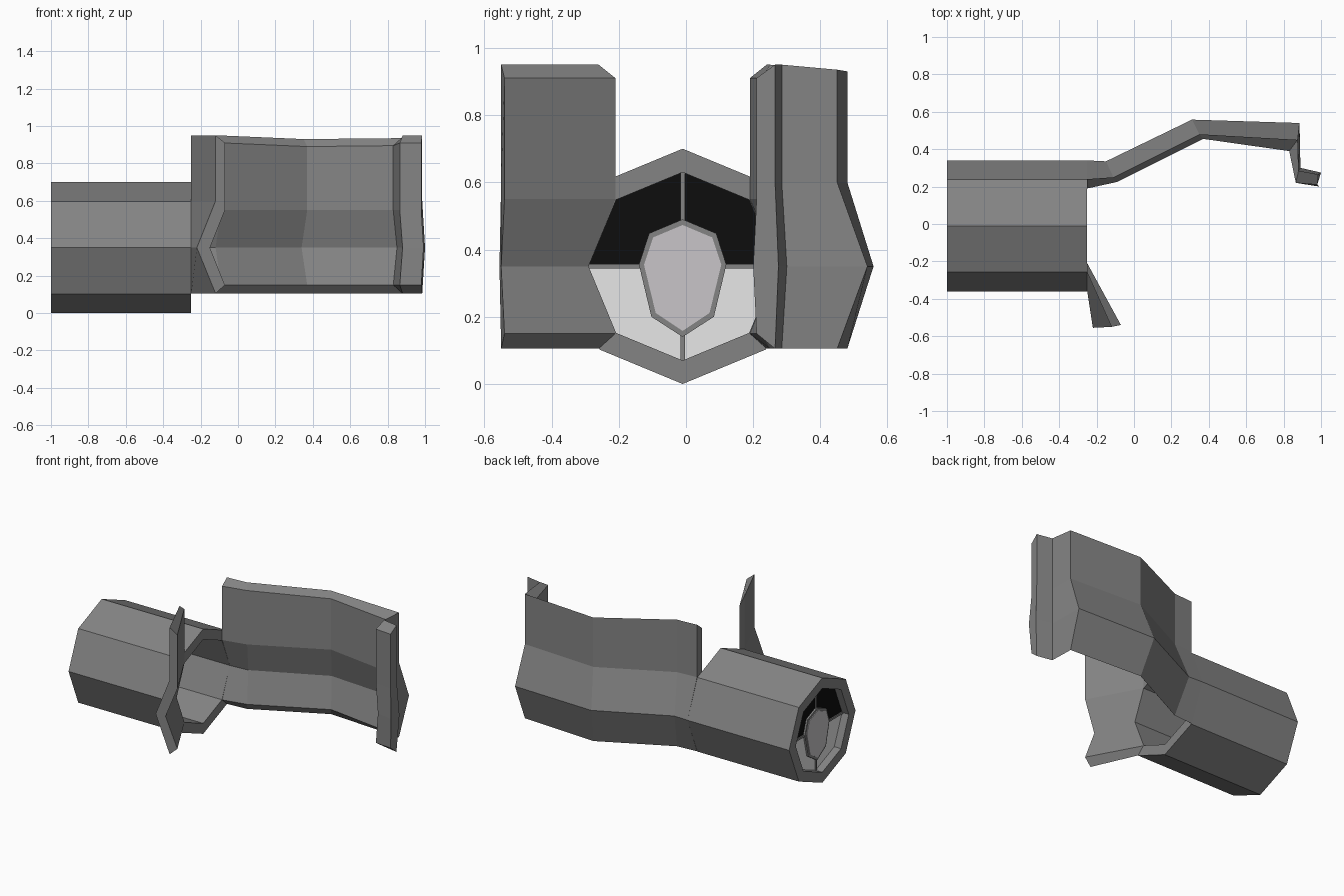
import bpy, bmesh, math

if "Cube" in bpy.data.objects:
    bpy.data.objects.remove(bpy.data.objects["Cube"])

CY, CZ = -0.01, 0.35   # tube axis


def material(name, r, g, b):
    m = bpy.data.materials.new(name)
    m.diffuse_color = (r, g, b, 1)
    m.use_nodes = True
    m.node_tree.nodes["Principled BSDF"].inputs["Base Color"].default_value = m.diffuse_color
    return m


GREY = material("hull grey", 0.23, 0.23, 0.23)
PALE = material("pale grey", 0.58, 0.56, 0.58)
WHITE = material("white", 1, 1, 1)
BLACK = material("black", 0.004, 0.004, 0.004)


def finish(name, bm, mat):
    bmesh.ops.recalc_face_normals(bm, faces=bm.faces)
    me = bpy.data.meshes.new(name)
    bm.to_mesh(me)
    bm.free()
    me.materials.append(mat)
    ob = bpy.data.objects.new(name, me)
    bpy.context.collection.objects.link(ob)
    return ob


def loft(name, rings, mat, closed=False):
    """Join matching rings of points; cap the ends unless the loft closes on itself."""
    bm = bmesh.new()
    vs = [[bm.verts.new(p) for p in ring] for ring in rings]
    n, k = len(vs[0]), len(vs)
    for i in range(k if closed else k - 1):
        a, b = vs[i], vs[(i + 1) % k]
        for j in range(n):
            bm.faces.new((a[j], a[(j + 1) % n], b[(j + 1) % n], b[j]))
    if not closed:
        bm.faces.new(vs[0])
        bm.faces.new(vs[-1])
    return finish(name, bm, mat)


def prism(name, outline, x0, x1, mat):
    return loft(name, [[(x, y, z) for y, z in outline] for x in (x0, x1)], mat)


def octagon(r):
    return [(CY + r * math.sin(i * math.pi / 4), CZ + r * math.cos(i * math.pi / 4))
            for i in range(8)]


# Eight-sided open tube
R, RI, X0, X1 = 0.35, 0.28, -1.0, -0.25
loft("tube", [[(x, y, z) for y, z in octagon(r)]
              for x, r in ((X0, R), (X1, R), (X1, RI), (X0, RI))], GREY, closed=True)


# Bulging walls swept from the tube mouth
def wall(name, stations):
    rings = []
    for o, ob, i, ib, top in stations:
        rings.append([(*o, 0.105), (*ob, 0.35), (*o, 0.6), (*o, top),
                      (*i, top - 0.04), (*i, 0.55), (*ib, 0.35), (*i, 0.15)])
    loft(name, rings, GREY)


# each station: outer line, outer bulge, inner line, inner bulge, top height
wall("long_wall", [
    ((-0.25, 0.24), (-0.25, 0.34), (-0.25, 0.19), (-0.25, 0.27), 0.95),
    ((-0.11, 0.25), (-0.15, 0.335), (-0.09, 0.225), (-0.12, 0.28), 0.95),
    ((0.35, 0.48), (0.31, 0.558), (0.37, 0.455), (0.34, 0.50), 0.93),
    ((0.875, 0.45), (0.885, 0.54), (0.83, 0.39), (0.85, 0.465), 0.935),
    ((0.88, 0.285), (0.89, 0.30), (0.865, 0.22), (0.88, 0.22), 0.95),
    ((0.985, 0.265), (1.0, 0.275), (0.98, 0.21), (0.992, 0.20), 0.95),
])
wall("front_fin", [
    ((-0.25, -0.26), (-0.25, -0.36), (-0.25, -0.21), (-0.25, -0.29), 0.95),
    ((-0.12, -0.55), (-0.22, -0.555), (-0.07, -0.54), (-0.15, -0.55), 0.95),
])

# Window wall near the far end: black upper half, white lower half
o = octagon(RI + 0.005)
prism("upper_window", [o[6], o[7], o[0], o[1], o[2]], -0.95, -0.94, BLACK)
prism("lower_window", [o[2], o[3], o[4], o[5], o[6]], -0.95, -0.94, WHITE)

# Bars between the panes
bar = 0.007
prism("side_bar", [(CY - RI, CZ - bar), (CY + RI, CZ - bar),
                   (CY + RI, CZ + bar), (CY - RI, CZ + bar)], -0.957, -0.933, GREY)
prism("upright_bar", [(CY - bar, CZ - RI), (CY + bar, CZ - RI),
                      (CY + bar, CZ + RI), (CY - bar, CZ + RI)], -0.957, -0.933, GREY)


# Central hatch with a raised frame
def egg(half):
    return [(CY + y, z) for y, z in half] + [(CY - y, z) for y, z in half[-2:0:-1]]


prism("hatch_frame", egg([(0, 0.49), (0.1, 0.448), (0.13, 0.355), (0.093, 0.2), (0, 0.14)]),
      -0.962, -0.928, GREY)
prism("hatch", egg([(0, 0.473), (0.088, 0.436), (0.115, 0.355), (0.08, 0.211), (0, 0.158)]),
      -0.966, -0.924, PALE)
